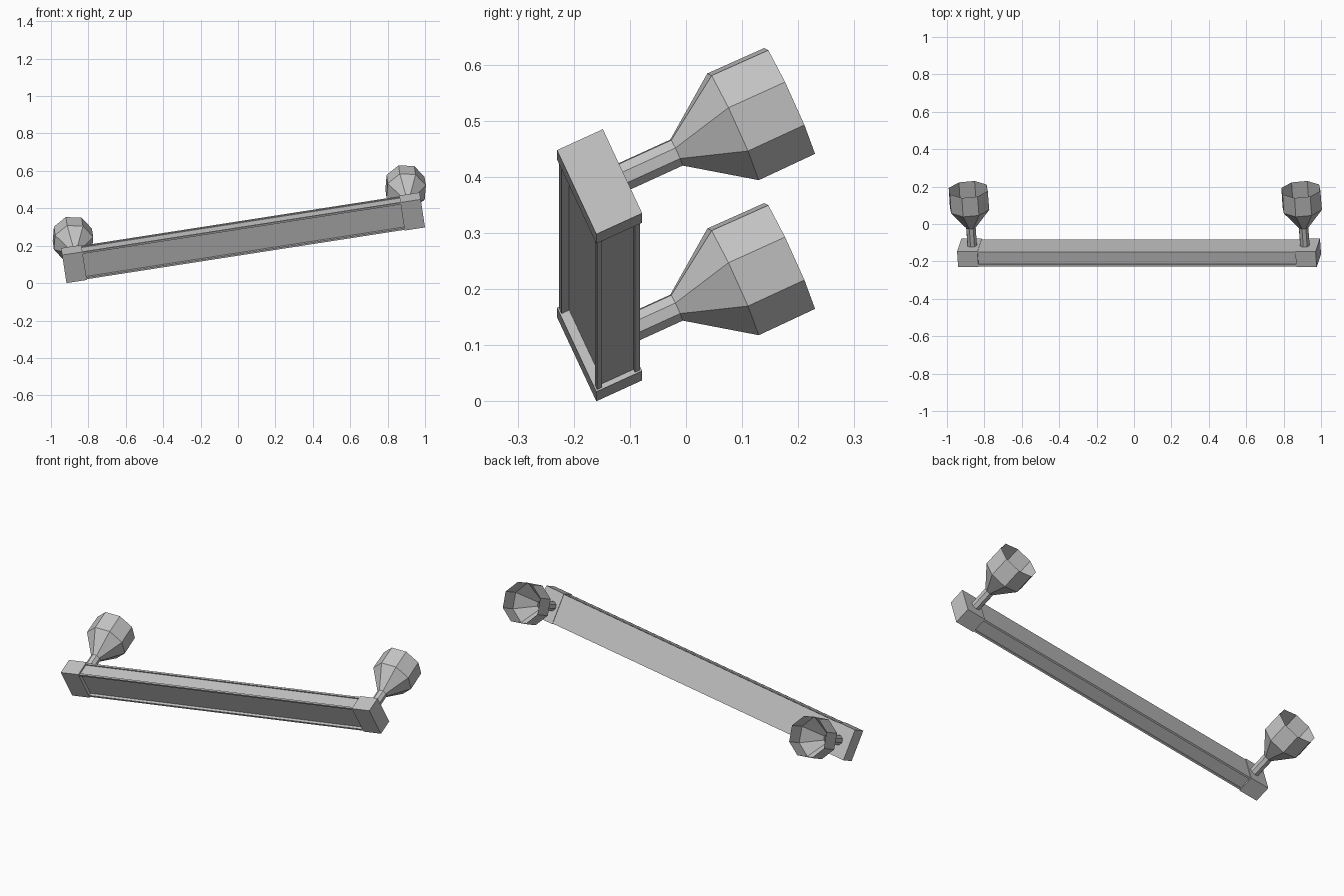
import bpy, bmesh
from math import sin, cos, radians
from mathutils import Matrix

cube = bpy.data.objects.get("Cube")
if cube:
    bpy.data.objects.remove(cube, do_unlink=True)

grey = bpy.data.materials.new("plain_grey")
grey.use_nodes = True
COLOUR = (0.55, 0.55, 0.55, 1)
grey.diffuse_color = COLOUR
grey.node_tree.nodes["Principled BSDF"].inputs["Base Color"].default_value = COLOUR

# The whole handle is tilted along its length and leans back
POSE = (Matrix.Translation((0.027, -0.154, 0.2425))
        @ Matrix.Rotation(radians(-8.83), 4, 'Y')
        @ Matrix.Rotation(radians(24.8), 4, 'X'))

HALF = 0.97       # half length of the bar
CAP = 0.11        # length of each end block
DEPTH, HEIGHT = 0.09, 0.167
KNOB_X = 0.90


def add_object(name, bm):
    bmesh.ops.recalc_face_normals(bm, faces=bm.faces)
    mesh = bpy.data.meshes.new(name)
    bm.to_mesh(mesh)
    bm.free()
    mesh.materials.append(grey)
    obj = bpy.data.objects.new(name, mesh)
    obj.matrix_world = POSE
    bpy.context.collection.objects.link(obj)
    return obj


def add_box(name, centre, size):
    bm = bmesh.new()
    bmesh.ops.create_cube(bm, size=1, matrix=Matrix.Translation(centre) @ Matrix.Diagonal((*size, 1)))
    return add_object(name, bm)


def extrude_profile(name, profile, x0, x1):
    bm = bmesh.new()
    face = bm.faces.new([bm.verts.new((x0, y, z)) for y, z in profile])
    grown = bmesh.ops.extrude_face_region(bm, geom=[face])["geom"]
    verts = [v for v in grown if isinstance(v, bmesh.types.BMVert)]
    bmesh.ops.translate(bm, verts=verts, vec=(x1 - x0, 0, 0))
    return add_object(name, bm)


def add_lathe(name, x, rings, sides=8, phase=35):
    # Open shell turned around the axis that points backwards
    bm = bmesh.new()
    loops = []
    for y, r in rings:
        angles = [radians(phase + 360 * k / sides) for k in range(sides)]
        loops.append([bm.verts.new((x + r * sin(a), y, r * cos(a))) for a in angles])
    for a, b in zip(loops, loops[1:]):
        for k in range(sides):
            n = (k + 1) % sides
            bm.faces.new((a[k], a[n], b[n], b[k]))
    return add_object(name, bm)


# Long bar: panels sunk into the front, top and bottom, with thin rims
y, z = DEPTH / 2 - 0.003, HEIGHT / 2 - 0.003
rim, sunk, front_sunk = 0.01, 0.006, 0.015
upper = [(-y + front_sunk, z - rim), (-y, z - rim), (-y, z), (-y + rim, z),
         (-y + rim, z - sunk), (y - rim, z - sunk), (y - rim, z), (y, z)]
lower = [(py, -pz) for py, pz in reversed(upper)]
extrude_profile("bar", upper + lower, CAP - HALF, HALF - CAP)

# End blocks and flared knobs on short stems
back = DEPTH / 2
for side, s in (("left", 1), ("right", -1)):
    add_box(side + "_end_block", (s * (HALF - CAP / 2), 0, 0), (CAP, DEPTH, HEIGHT))
    add_lathe(side + "_stem", s * KNOB_X, [(back - 0.005, 0.027), (back + 0.106, 0.027)])
    add_lathe(side + "_knob", s * KNOB_X,
              [(back + 0.106, 0.027), (back + 0.217, 0.111), (back + 0.328, 0.11)])
